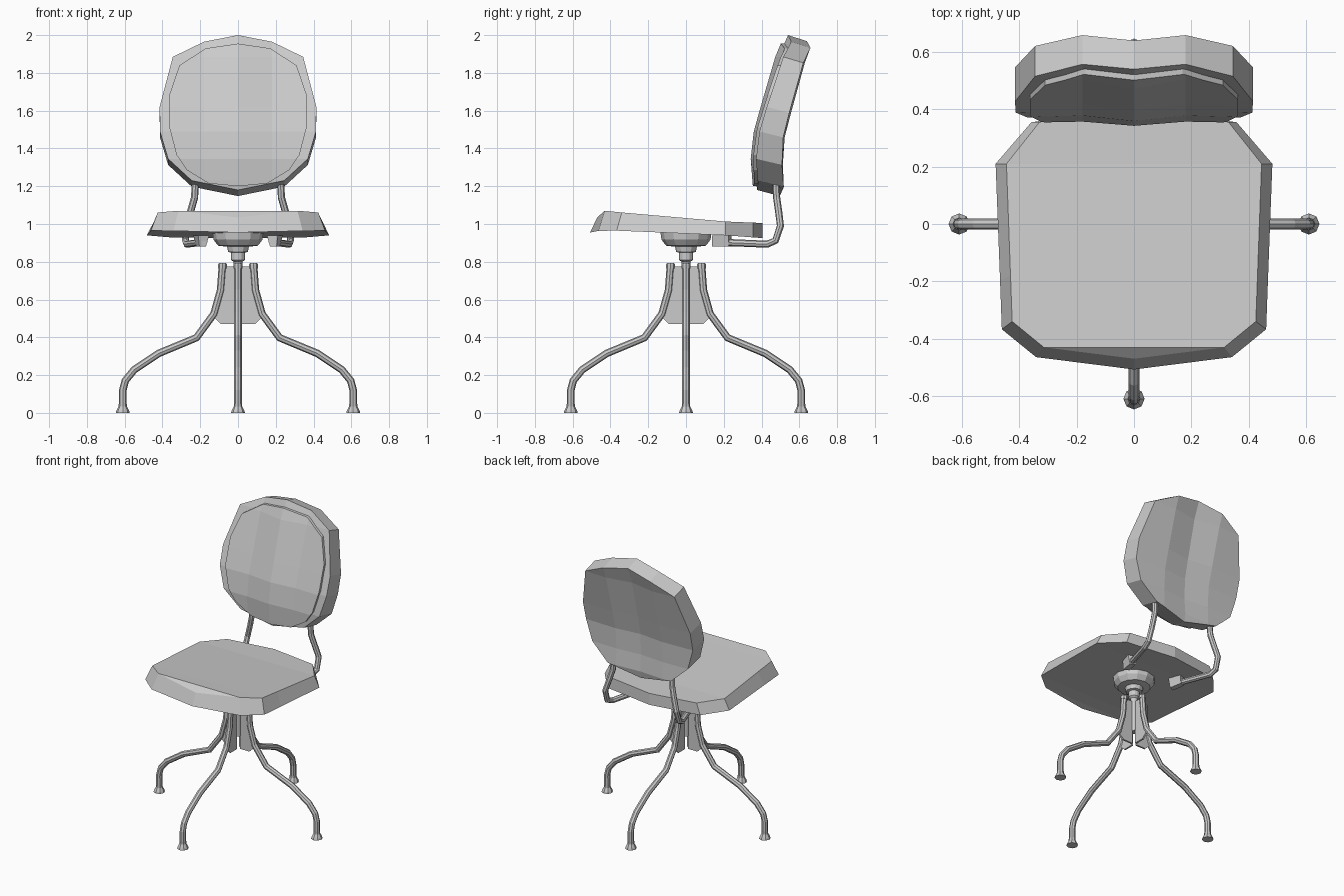
import bpy, bmesh, math
from mathutils import Vector, Matrix

if "Cube" in bpy.data.objects:
    bpy.data.objects.remove(bpy.data.objects["Cube"])

GREY = (0.6, 0.6, 0.6, 1)
mat = bpy.data.materials.new("plain grey")
mat.use_nodes = True
mat.diffuse_color = GREY
mat.node_tree.nodes["Principled BSDF"].inputs["Base Color"].default_value = GREY


def lerp(t, table):
    """Piecewise linear lookup, clamped at the ends."""
    if t <= table[0][0]:
        return table[0][1]
    for (a, va), (b, vb) in zip(table, table[1:]):
        if t <= b:
            return va + (vb - va) * (t - a) / (b - a)
    return table[-1][1]


def add_object(name, mesh):
    ob = bpy.data.objects.new(name, mesh)
    bpy.context.scene.collection.objects.link(ob)
    mesh.materials.clear()
    mesh.materials.append(mat)
    return ob


def finish(name, bm):
    bmesh.ops.recalc_face_normals(bm, faces=bm.faces)
    mesh = bpy.data.meshes.new(name)
    bm.to_mesh(mesh)
    bm.free()
    return add_object(name, mesh)


def panel(name, half, u_cuts, v_cuts, near, far):
    """Mirrored outline, sliced into facets, then bent into a thick pad."""
    outline = half + [(-u, v) for u, v in reversed(half) if u > 0]
    bm = bmesh.new()
    bm.faces.new([bm.verts.new((u, v, 0)) for u, v in outline])
    cuts = [((u, 0, 0), (1, 0, 0)) for u in u_cuts] + [((0, v, 0), (0, 1, 0)) for v in v_cuts]
    for co, no in cuts:
        bmesh.ops.bisect_plane(bm, geom=bm.verts[:] + bm.edges[:] + bm.faces[:],
                               dist=0.002, plane_co=co, plane_no=no)
    front = bm.verts[:]
    ext = bmesh.ops.extrude_face_region(bm, geom=bm.faces[:], use_keep_orig=True)
    back = [g for g in ext["geom"] if isinstance(g, bmesh.types.BMVert)]
    for verts, shape in ((front, near), (back, far)):
        for v in verts:
            v.co = shape(v.co.x, v.co.y)
    return finish(name, bm)


def tube(name, points, radius):
    curve = bpy.data.curves.new(name + "_path", "CURVE")
    curve.dimensions = "3D"
    curve.bevel_depth = radius
    curve.bevel_resolution = 2
    curve.use_fill_caps = True
    spline = curve.splines.new("POLY")
    spline.points.add(len(points) - 1)
    for p, co in zip(spline.points, points):
        p.co = (*co, 1)
    temp = bpy.data.objects.new(name + "_path", curve)
    bpy.context.scene.collection.objects.link(temp)
    deps = bpy.context.evaluated_depsgraph_get()
    mesh = bpy.data.meshes.new_from_object(temp.evaluated_get(deps))
    bpy.data.objects.remove(temp)
    for poly in mesh.polygons:
        poly.use_smooth = False
    return add_object(name, mesh)


def lathe(name, profile, sides, centre=(0, 0)):
    """Stack of rings (radius, z), capped at both ends."""
    bm = bmesh.new()
    rings = []
    for r, z in profile:
        rings.append([bm.verts.new((centre[0] + r * math.cos(math.tau * i / sides),
                                    centre[1] + r * math.sin(math.tau * i / sides), z))
                      for i in range(sides)])
    for a, b in zip(rings, rings[1:]):
        for i in range(sides):
            j = (i + 1) % sides
            bm.faces.new((a[i], a[j], b[j], b[i]))
    bm.faces.new(rings[0])
    bm.faces.new(rings[-1])
    return finish(name, bm)


# Seat pad: narrower top, flared lower edge
SEAT_TOP = [(-.47, 1.035), (-.43, 1.07), (-.35, 1.062), (.21, 1.013), (.41, 1.005)]
SEAT_LOW = [(-.47, .955), (-.41, .968), (.21, .94), (.41, .925)]
panel("seat",
      [(0, -.47), (.315, -.43), (.425, -.34), (.445, .21), (.33, .355), (0, .405)],
      [0], [-.43, -.34, -.18, .21],
      lambda x, y: Vector((x, y, lerp(y, SEAT_TOP))),
      lambda x, y: Vector((x * 1.085, y * (1.08 if y < 0 else 1), lerp(y, SEAT_LOW))))

# Backrest shell and raised front cushion share one bent surface
LEAN = [(1.15, .385), (1.2, .372), (1.34, .36), (1.5, .378), (1.9, .495), (2.0, .54)]
DEPTH = [(1.17, .115), (1.25, .145), (1.5, .125), (2.0, .1)]
WAVE = [(0, 0), (.18, .033), (.35, .025), (.415, .02)]


def back_point(x, z, dy=0.0, dz=0.0):
    return Vector((x, lerp(z, LEAN) + lerp(abs(x), WAVE) * min(1, z - .9) + dy, z + dz))


ROWS = [1.23, 1.345, 1.49, 1.62, 1.885]
COLUMNS = [-.18, 0, .18]
panel("backrest_shell",
      [(0, 2.0), (.18, 1.965), (.345, 1.885), (.415, 1.62), (.413, 1.49),
       (.37, 1.345), (.245, 1.23), (0, 1.18)],
      COLUMNS, ROWS, back_point,
      lambda x, z: back_point(x, z, lerp(z, DEPTH), -.032))
panel("backrest_cushion",
      [(0, 1.955), (.17, 1.93), (.31, 1.84), (.363, 1.685), (.363, 1.51),
       (.325, 1.365), (.27, 1.285), (.155, 1.215), (0, 1.2)],
      COLUMNS, ROWS,
      lambda x, z: back_point(x, z, -.018),
      lambda x, z: back_point(x, z, .02))

# Backrest supports and their mounting brackets
for side, s in (("left", 1), ("right", -1)):
    tube(side + "_back_support",
         [(s * .18, .15, .905), (s * .27, .43, .893), (s * .278, .474, .912),
          (s * .275, .5, .99), (s * .25, .49, 1.07), (s * .23, .48, 1.14),
          (s * .225, .475, 1.24)], .019)
    bm = bmesh.new()
    bmesh.ops.create_cube(bm, size=1, matrix=Matrix.Translation((s * .195, .19, .91))
                          @ Matrix.Rotation(-s * .3, 4, "Z")
                          @ Matrix.Diagonal((.06, .09, .06, 1)))
    for v in bm.verts:
        if v.co.z < .91:
            v.co.x += (s * .195 - v.co.x) * .4
    finish(side + "_back_bracket", bm)

# Swivel mount under the seat and the centre post
lathe("swivel_mount", [(.135, .955), (.13, .917), (.105, .885), (.058, .88),
                       (.052, .852), (.036, .848), (.036, .81), (.024, .8), (.024, .56)], 12)

# Four curved legs with feet, collars and web plates
LEG = [(.61, .03), (.61, .12), (.597, .17), (.55, .228), (.42, .315), (.22, .398),
       (.127, .525), (.092, .65), (.082, .785)]
WEB = [(.018, .47), (.09, .47), (.122, .5), (.09, .65), (.08, .775), (.018, .775)]
for i, where in enumerate(("left", "back", "right", "front")):
    angle = math.pi / 2 * i
    d = Vector((math.cos(angle), math.sin(angle), 0))
    across = Vector((-d.y, d.x, 0)) * .006

    def place(r, z):
        return d * r + Vector((0, 0, z))

    tube(where + "_leg", [place(r, z) for r, z in LEG], .02)
    foot = d * .61
    lathe(where + "_foot", [(.037, 0), (.034, .012), (.022, .035), (.022, .048)], 8, foot.xy)
    lathe(where + "_leg_collar", [(.024, .765), (.024, .785), (.018, .793)], 8, (d * .082).xy)
    bm = bmesh.new()
    faces = [bm.faces.new([bm.verts.new(place(r, z) - across) for r, z in WEB])]
    ext = bmesh.ops.extrude_face_region(bm, geom=faces, use_keep_orig=True)
    for g in ext["geom"]:
        if isinstance(g, bmesh.types.BMVert):
            g.co += across * 2
    finish(where + "_web_plate", bm)
